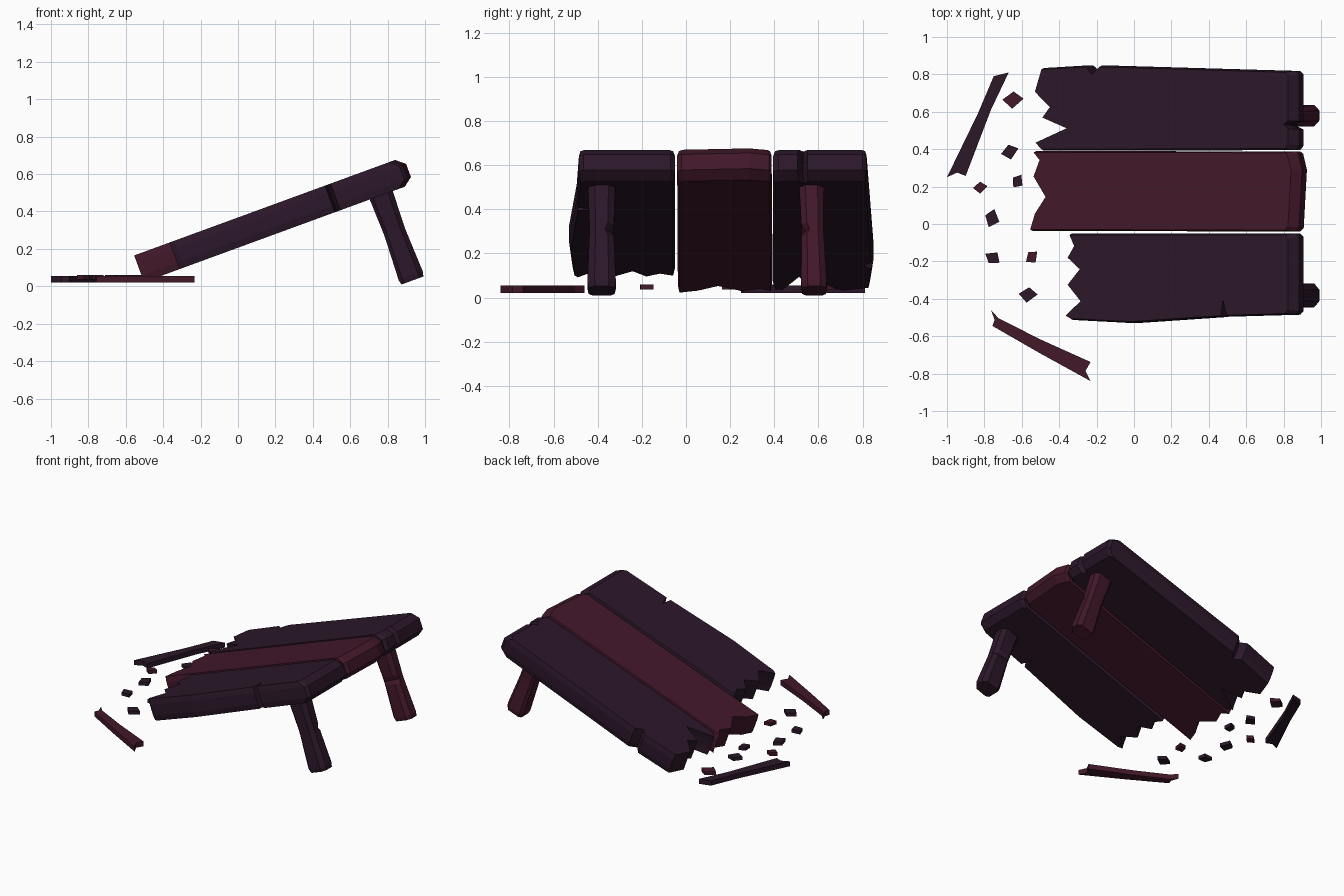
import bpy, bmesh, math

if "Cube" in bpy.data.objects:
    bpy.data.objects.remove(bpy.data.objects["Cube"])

TILT = math.radians(20.1)
C, S = math.cos(TILT), math.sin(TILT)
TOP_Z = 0.368          # height of the tilted top surface at x = 0


def material(name, rgb):
    m = bpy.data.materials.new(name)
    m.diffuse_color = (*rgb, 1)
    m.use_nodes = True
    m.node_tree.nodes["Principled BSDF"].inputs["Base Color"].default_value = m.diffuse_color
    return m


PURPLE = material("purple_wood", (0.025, 0.009, 0.023))
RED = material("red_wood", (0.055, 0.009, 0.023))


def tilted(u, y, v):
    """Table frame (along, across, normal) to world."""
    return (u * C - v * S, y, TOP_Z + u * S + v * C)


def loft(name, rings, mat):
    """Closed solid through equal-length rings, flat caps."""
    bm = bmesh.new()
    vs = [[bm.verts.new(p) for p in ring] for ring in rings]
    n = len(vs[0])
    for a, b in zip(vs, vs[1:]):
        for i in range(n):
            j = (i + 1) % n
            bm.faces.new((a[i], a[j], b[j], b[i]))
    bm.faces.new(vs[0])
    bm.faces.new(vs[-1])
    bmesh.ops.recalc_face_normals(bm, faces=bm.faces)
    me = bpy.data.meshes.new(name)
    bm.to_mesh(me)
    bm.free()
    me.materials.append(mat)
    ob = bpy.data.objects.new(name, me)
    bpy.context.collection.objects.link(ob)
    return ob


def plank(name, outline, mat):
    """Outline in top view, extruded through the slab with chamfered rims."""
    ys = [p[1] for p in outline]
    mid = (min(ys) + max(ys)) / 2

    def ring(v, inset):
        pts = []
        for x, y in outline:
            u = x / C
            if inset:
                y = mid + (y - mid) * 0.965
                if x > 0.84:
                    u -= 0.048
            pts.append(tilted(u, y, v))
        return pts
    loft(name, [ring(0, True), ring(-0.04, False),
                ring(-0.115, False), ring(-0.152, True)], mat)


# Broken table top: three planks with jagged lower ends
plank("back_plank", [
    (-0.495, 0.834), (-0.53, 0.71), (-0.45, 0.625), (-0.49, 0.567),
    (-0.36, 0.508), (-0.527, 0.428), (-0.495, 0.392), (0.85, 0.395),
    (0.868, 0.42), (0.868, 0.505), (0.80, 0.53), (0.868, 0.55),
    (0.868, 0.80), (0.85, 0.818), (-0.185, 0.848), (-0.225, 0.805),
    (-0.26, 0.848)], PURPLE)
plank("middle_plank", [
    (-0.537, 0.39), (-0.505, 0.348), (-0.537, 0.257), (-0.473, 0.144),
    (-0.53, 0.05), (-0.555, -0.037), (0.85, -0.04), (0.868, -0.02),
    (0.885, 0.29), (0.865, 0.375), (0.85, 0.388)], RED)
plank("front_plank", [
    (-0.345, -0.05), (-0.32, -0.112), (-0.355, -0.176), (-0.29, -0.24),
    (-0.355, -0.326), (-0.286, -0.417), (-0.366, -0.497), (-0.34, -0.513),
    (-0.02, -0.53), (0.465, -0.497), (0.475, -0.41), (0.495, -0.495),
    (0.85, -0.485), (0.868, -0.465), (0.868, -0.07), (0.85, -0.05)], PURPLE)


def leg(name, y0, half_y, lean, crack, mat):
    """Chamfered post square to the table top, waisted, with a corner crack."""
    rings = []
    for v, k, nick in ((-0.14, 1.0, 0), (-0.33, 0.9, 0), (-0.36, 0.89, 1),
                       (-0.385, 0.9, 0), (-0.61, 1.04, 0), (-0.637, 0.95, 0)):
        a, b = 0.066 * k, half_y * k
        yc = y0 + lean * (v + 0.14) / -0.5
        ring = []
        for du, dy in ((-1, -.7), (-.7, -1), (.6, -1), (1, -.5),
                       (1, .5), (.6, 1), (-.7, 1), (-1, .7)):
            pull = 0.55 if nick and dy * crack >= 0.5 and du > 0 else 1
            ring.append(tilted(0.76 + a * du, yc + b * dy * pull, v))
        rings.append(ring)
    loft(name, rings, mat)


# Two surviving legs
leg("front_leg", -0.382, 0.062, 0.0, 1, PURPLE)
leg("back_leg", 0.568, 0.056, 0.012, -1, RED)


def flat_piece(name, outline, z0, z1, mat):
    loft(name, [[(x, y, z) for x, y in outline] for z in (z0, z1)], mat)


# Long splinters on the ground
flat_piece("back_splinter", [
    (-0.75, 0.79), (-0.67, 0.81), (-0.765, 0.61), (-0.90, 0.257),
    (-0.945, 0.275), (-1.0, 0.25), (-0.835, 0.59)], 0.02, 0.055, PURPLE)
flat_piece("front_splinter", [
    (-0.765, -0.46), (-0.725, -0.503), (-0.505, -0.615), (-0.232, -0.738),
    (-0.26, -0.786), (-0.232, -0.84), (-0.505, -0.69), (-0.757, -0.545),
    (-0.745, -0.513)], 0.02, 0.055, RED)

# Small chips: x, y, radius, turn in degrees, material
chips = [
    (-0.648, 0.665, 0.058, 5, RED), (-0.665, 0.387, 0.050, 20, PURPLE),
    (-0.623, 0.228, 0.041, 60, PURPLE), (-0.823, 0.196, 0.040, 10, RED),
    (-0.76, 0.03, 0.052, 75, PURPLE), (-0.755, -0.182, 0.046, 150, PURPLE),
    (-0.547, -0.177, 0.042, 45, RED), (-0.567, -0.377, 0.052, 0, PURPLE)]
for i, (x, y, r, turn, mat) in enumerate(chips, 1):
    shape = []
    for ang, k in ((0, 1.0), (80, 0.75), (175, 0.95), (260, 0.85)):
        t = math.radians(ang + turn)
        shape.append((x + r * k * math.cos(t), y + r * k * math.sin(t)))
    flat_piece(f"chip_{i}", shape, 0.036, 0.06, mat)
